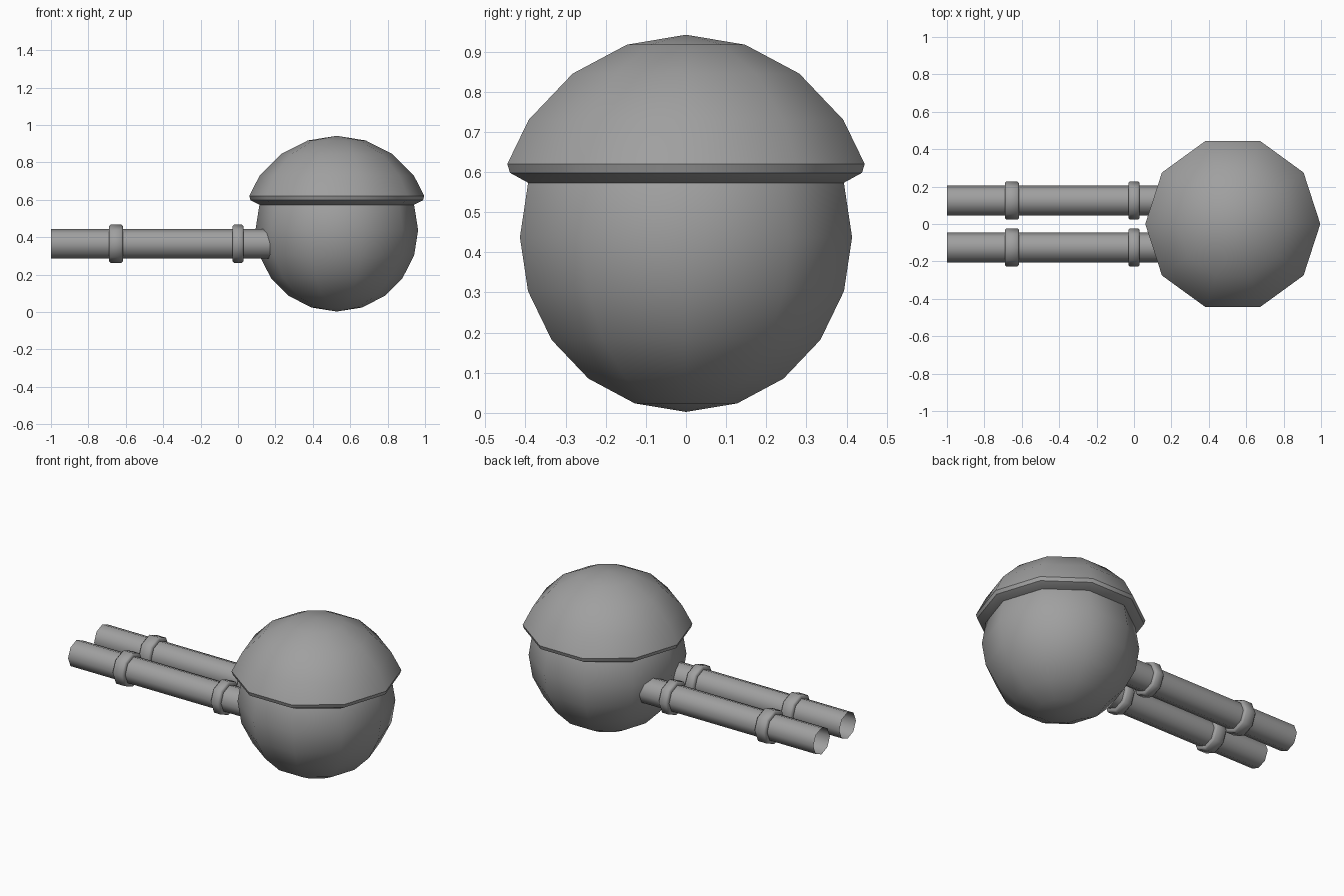
import bpy, math

if "Cube" in bpy.data.objects:
    bpy.data.objects.remove(bpy.data.objects["Cube"])

grey = bpy.data.materials.new("mid grey")
grey.diffuse_color = (0.35, 0.35, 0.35, 1)
grey.use_nodes = True
grey.node_tree.nodes["Principled BSDF"].inputs["Base Color"].default_value = grey.diffuse_color


def lathe(name, profile, sides, axis, centre, turn=0.0, closed=False, angle=40):
    """Spin (radius, height) points about the z or x axis; radius 0 makes a pole."""
    verts, rings, faces = [], [], []
    for r, h in profile:
        ring = []
        for i in range(1 if r == 0 else sides):
            a = turn + 2 * math.pi * i / sides
            p = (r * math.cos(a), r * math.sin(a), h)
            if axis == "x":
                p = (p[2], p[0], p[1])
            ring.append(len(verts))
            verts.append([c + d for c, d in zip(centre, p)])
        rings.append(ring)
    pairs = list(zip(rings, rings[1:]))
    if closed:
        pairs.append((rings[-1], rings[0]))
    for a, b in pairs:
        for i in range(sides):
            quad = [a[i % len(a)], a[(i + 1) % len(a)],
                    b[(i + 1) % len(b)], b[i % len(b)]]
            faces.append(list(dict.fromkeys(quad)))
    mesh = bpy.data.meshes.new(name)
    mesh.from_pydata(verts, [], faces)
    mesh.materials.append(grey)
    obj = bpy.data.objects.new(name, mesh)
    bpy.context.collection.objects.link(obj)
    bpy.ops.object.select_all(action="DESELECT")
    obj.select_set(True)
    bpy.context.view_layer.objects.active = obj
    bpy.ops.object.shade_smooth_by_angle(angle=math.radians(angle))
    return obj


# Round body: ten-sided ball
R = 0.435
ball = [(0 if k in (0, 10) else R * math.sin(k * math.pi / 10),
         -R * math.cos(k * math.pi / 10)) for k in range(11)]
lathe("body", ball, 10, "z", (0.528, 0, 0.4375))

# Domed cap with a flared lip that tucks back to the body
cap = [(0.405, 0.573), (0.413, 0.573), (0.461, 0.598), (0.468, 0.62),
       (0.412, 0.73), (0.297, 0.845), (0.155, 0.917), (0, 0.942)]
lathe("cap", cap, 10, "z", (0.528, 0, 0))

# Two open tubes, each with two bevelled collars
for side, y in (("front", -0.125), ("back", 0.125)):
    c = (0, y, 0.365)
    lathe(side + "_tube", [(0.08, 0.25), (0.08, -1.0)], 8, "x", c, angle=50)
    for label, x0, x1 in (("outer", -0.69, -0.615), ("inner", -0.03, 0.03)):
        ring = [(0.078, x1), (0.094, x1), (0.102, x1 - 0.008),
                (0.102, x0 + 0.008), (0.094, x0), (0.078, x0)]
        lathe(f"{side}_{label}_collar", ring, 8, "x", c, closed=True, angle=50)
